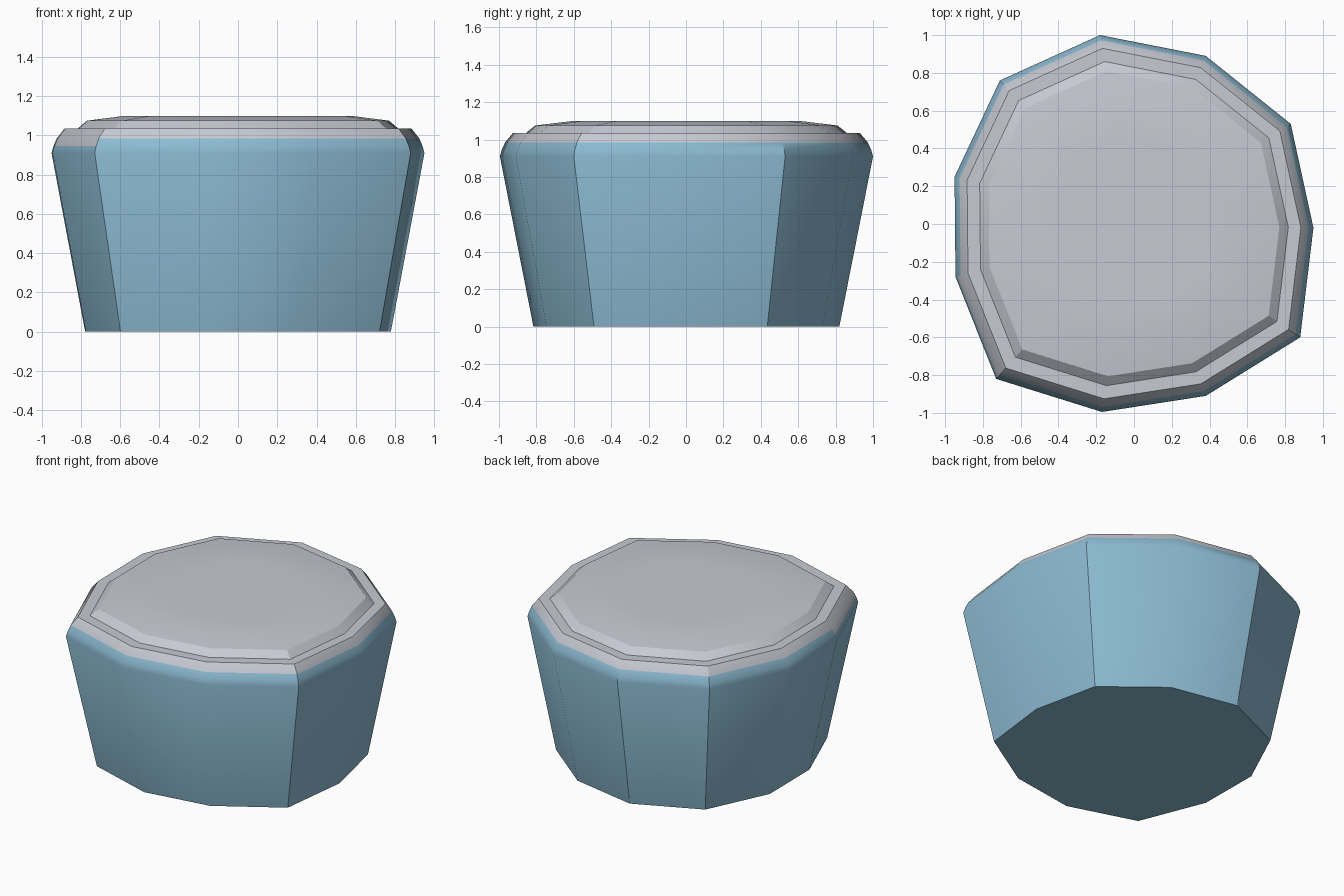
import bpy, bmesh, math

if "Cube" in bpy.data.objects:
    bpy.data.objects.remove(bpy.data.objects["Cube"])

# irregular eleven-sided outline at the widest height, clockwise from the back
OUTLINE = [(-0.18, 1.0), (0.38, 0.89), (0.83, 0.53), (0.95, -0.02),
           (0.88, -0.60), (0.38, -0.91), (-0.17, -0.995), (-0.73, -0.82),
           (-0.945, -0.28), (-0.95, 0.25), (-0.71, 0.76)]
LEFT_FRONT = 7  # side where the pale rim reaches lower


def material(name, rgb):
    m = bpy.data.materials.new(name)
    m.diffuse_color = (*rgb, 1)
    m.use_nodes = True
    m.node_tree.nodes["Principled BSDF"].inputs["Base Color"].default_value = m.diffuse_color
    return m


blue = material("blue", (0.26, 0.49, 0.64))
grey = material("pale_grey", (0.57, 0.59, 0.65))


def loft(name, rings, mats, pick, cap_bottom, cap_top):
    """Stack scaled copies of the outline; rings are (scale, height)."""
    bm = bmesh.new()
    n = len(OUTLINE)
    loops = [[bm.verts.new((x * s, y * s, z)) for x, y in OUTLINE] for s, z in rings]
    for r in range(len(loops) - 1):
        a, b = loops[r], loops[r + 1]
        for i in range(n):
            j = (i + 1) % n
            f = bm.faces.new((a[j], a[i], b[i], b[j]))
            f.material_index = pick(r, i)
    if cap_bottom:
        bm.faces.new(loops[0])
    if cap_top:
        f = bm.faces.new(loops[-1][::-1])
        f.material_index = len(mats) - 1
    me = bpy.data.meshes.new(name)
    bm.to_mesh(me)
    bm.free()
    for m in mats:
        me.materials.append(m)
    ob = bpy.data.objects.new(name, me)
    bpy.context.collection.objects.link(ob)
    bpy.ops.object.select_all(action='DESELECT')
    ob.select_set(True)
    bpy.context.view_layer.objects.active = ob
    bpy.ops.object.shade_smooth_by_angle(angle=math.radians(31))
    return ob


# tapered body with rounded shoulder and flat lip
loft("body",
     [(0.82, 0), (1, 0.91), (0.99, 0.945), (0.972, 0.985), (0.93, 1.035), (0.86, 1.035)],
     [blue, grey],
     lambda r, i: int(r >= 3 or (r == 2 and i == LEFT_FRONT)),
     True, False)

# shallow domed top panel
loft("top_panel",
     [(0.86, 1.035), (0.81, 1.075), (0.62, 1.098), (0.45, 1.1)],
     [grey], lambda r, i: 0, False, True)
